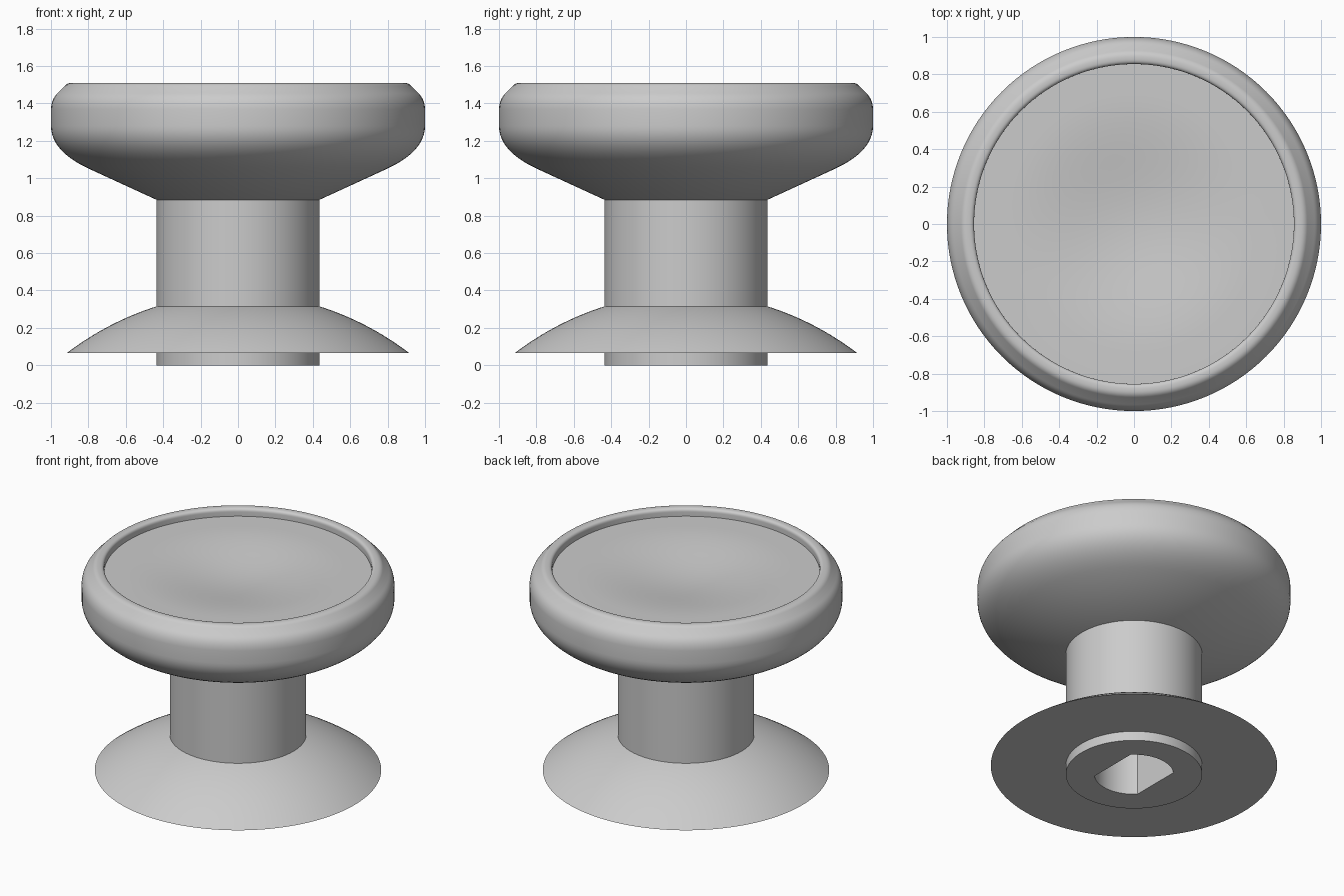
import bpy
import bmesh
import math
from mathutils import Vector

cube = bpy.data.objects.get("Cube")
if cube:
    bpy.data.objects.remove(cube, do_unlink=True)

SEGMENTS = 128

grey = bpy.data.materials.new("plain grey")
grey.use_nodes = True
colour = (0.6, 0.6, 0.6, 1)
grey.diffuse_color = colour
grey.node_tree.nodes["Principled BSDF"].inputs["Base Color"].default_value = colour


def bend(a, b, c, steps=8):
    """Points of a quadratic curve from a to c, pulled towards b."""
    a, b, c = Vector(a), Vector(b), Vector(c)
    return [tuple(a * (1 - t) ** 2 + b * 2 * t * (1 - t) + c * t * t)
            for t in (i / steps for i in range(steps + 1))]


def lathe(name, profile, closed=False, bore=None, flat=None):
    """Spin (radius, z) points; points at the bore radius get two flats."""
    bm = bmesh.new()
    rings = []
    for r, z in profile:
        ring = []
        for i in range(SEGMENTS):
            angle = math.tau * i / SEGMENTS
            x, y = r * math.cos(angle), r * math.sin(angle)
            if r == bore:
                x = max(-flat, min(flat, x))
            ring.append(bm.verts.new((x, y, z)))
        rings.append(ring)
    pairs = list(zip(rings, rings[1:]))
    if closed:
        pairs.append((rings[-1], rings[0]))
    for low, high in pairs:
        for i in range(SEGMENTS):
            j = (i + 1) % SEGMENTS
            bm.faces.new((low[i], low[j], high[j], high[i]))
    bmesh.ops.remove_doubles(bm, verts=bm.verts, dist=1e-5)
    bmesh.ops.recalc_face_normals(bm, faces=bm.faces)
    mesh = bpy.data.meshes.new(name)
    bm.to_mesh(mesh)
    bm.free()
    mesh.materials.append(grey)
    obj = bpy.data.objects.new(name, mesh)
    bpy.context.collection.objects.link(obj)
    bpy.ops.object.select_all(action="DESELECT")
    obj.select_set(True)
    bpy.context.view_layer.objects.active = obj
    bpy.ops.object.shade_smooth_by_angle(angle=math.radians(30))
    return obj


# Thumb pad: sloped underside, rounded rim and a shallow dished top
dish = [(r, 1.425 - 0.03 * math.cos(math.pi * r / 0.7))
        for r in (0.7 * (1 - i / 14) for i in range(15))]
pad = [(0, 0.885), (0.436, 0.885)]
pad += bend((0.78, 1.043), (1.0, 1.14), (1.0, 1.28), 12)
pad += bend((1.0, 1.37), (0.997, 1.425), (0.965, 1.455))
pad += bend((0.93, 1.49), (0.915, 1.51), (0.89, 1.51))
pad += bend((0.885, 1.51), (0.855, 1.51), (0.855, 1.485))
pad += [(0.855, 1.455)] + dish
lathe("thumb_pad", pad)

# Stem with a double-flat socket in its foot
BORE = 0.253
lathe("stem", [(0, 0.7), (BORE, 0.7), (BORE, 0), (0.436, 0),
               (0.436, 0.9), (0, 0.9)],
      bore=BORE, flat=BORE * math.sqrt(0.5))

# Domed skirt with a flat underside
skirt = bend((0.43, 0.317), (0.69, 0.236), (0.915, 0.066), 16)
lathe("skirt", skirt + [(0.43, 0.066)], closed=True)
